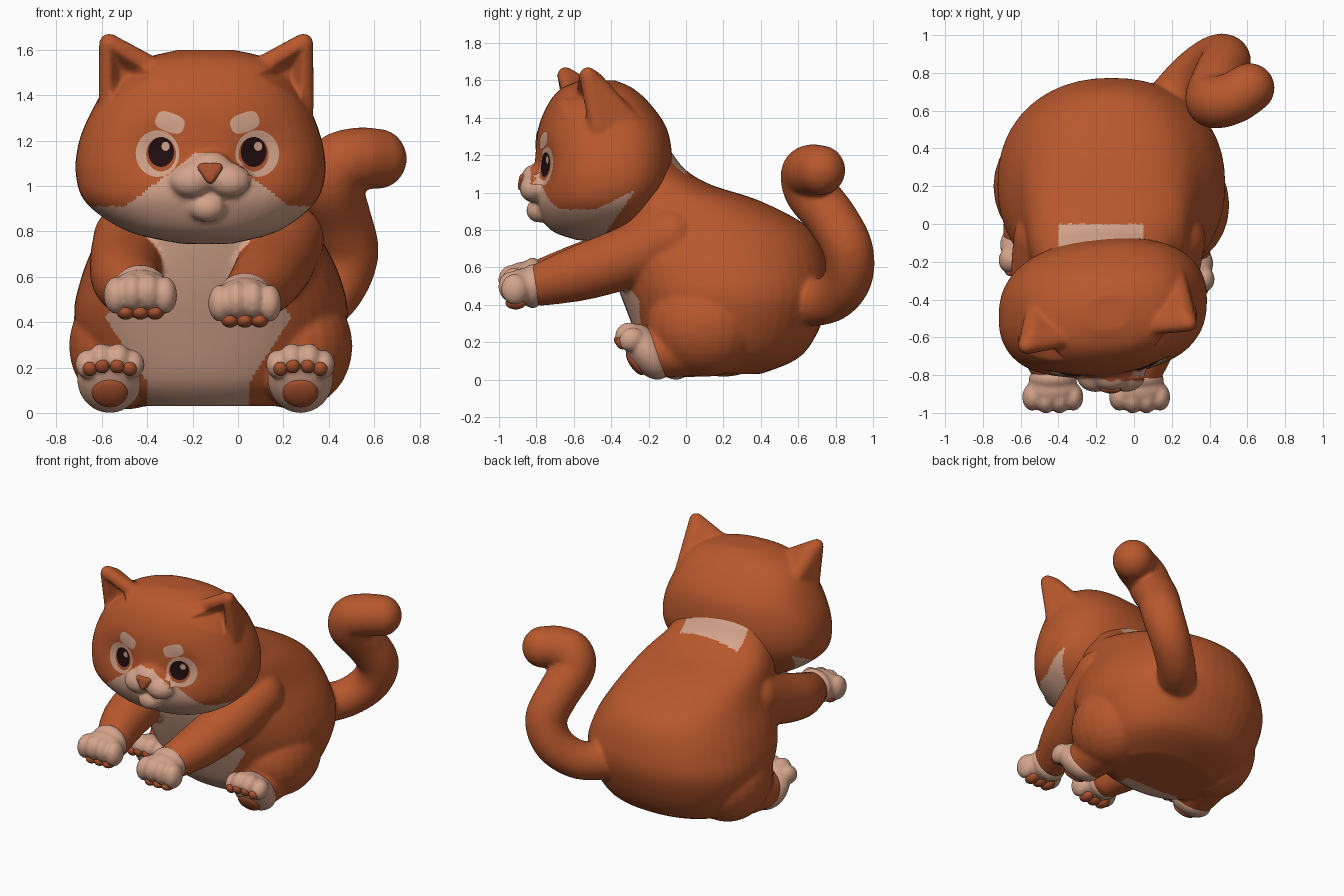
import bpy, bmesh, math
from mathutils import Vector, Matrix
from mathutils.bvhtree import BVHTree

if "Cube" in bpy.data.objects:
    bpy.data.objects.remove(bpy.data.objects["Cube"], do_unlink=True)

MID = -0.135          # the animal's own centre line


def material(name, r, g, b):
    m = bpy.data.materials.new(name)
    m.use_nodes = True
    m.diffuse_color = (r, g, b, 1)
    m.node_tree.nodes["Principled BSDF"].inputs["Base Color"].default_value = (r, g, b, 1)
    return m


FUR = material("orange fur", 0.48, 0.097, 0.026)
CREAM = material("cream fur", 0.66, 0.37, 0.26)
PAD = material("paw pad", 0.4, 0.085, 0.028)
DARK = material("dark pupil", 0.015, 0.004, 0.005)


def spline(points, steps=6):
    """Catmull-Rom interpolation of tuples of any length."""
    pts = [points[0]] + list(points) + [points[-1]]
    out = []
    for a, b, c, d in zip(pts, pts[1:], pts[2:], pts[3:]):
        for k in range(steps):
            t = k / steps
            out.append([q + 0.5 * t * (r - p + t * (2 * p - 5 * q + 4 * r - s + t * (3 * (q - r) + s - p)))
                        for p, q, r, s in zip(a, b, c, d)])
    return out + [list(points[-1])]


def loft(bm, rows, shear=0.0, power=2.2, n=48):
    """Horizontal rounded rings; each row is z, front y, back y, centre x, half width."""
    rings = []
    for z, y0, y1, cx, rx in spline(rows):
        ring = []
        for i in range(n):
            a = math.tau * i / n
            c, s = math.cos(a), math.sin(a)
            x = rx * math.copysign(abs(c) ** (2 / power), c)
            y = (y0 + y1) / 2 + (y1 - y0) / 2 * math.copysign(abs(s) ** (2 / power), s)
            ring.append(bm.verts.new((cx + x, y + shear * x, z)))
        rings.append(ring)
    for lo, hi in zip(rings, rings[1:]):
        for i in range(n):
            j = (i + 1) % n
            bm.faces.new((lo[i], lo[j], hi[j], hi[i]))
    bm.faces.new(rings[0][::-1])
    bm.faces.new(rings[-1])


def ball(bm, pos, radii, tilt=Matrix()):
    m = Matrix.Translation(pos) @ tilt @ Matrix.Diagonal((*radii, 1))
    bmesh.ops.create_uvsphere(bm, u_segments=24, v_segments=16, radius=1, matrix=m)


def tube(bm, points):
    for x, y, z, r in spline(points):
        ball(bm, (x, y, z), (r, r, r))


def rounded_hull(bm, points, r):
    part = bmesh.new()
    for p in points:
        ball(part, p, (r, r, r))
    hull = bmesh.ops.convex_hull(part, input=part.verts)
    junk = [v for v in hull["geom_interior"] if isinstance(v, bmesh.types.BMVert)]
    bmesh.ops.delete(part, geom=junk, context="VERTS")
    mesh = bpy.data.meshes.new("hull")
    part.to_mesh(mesh)
    part.free()
    bm.from_mesh(mesh)
    bpy.data.meshes.remove(mesh)


def finish(name, bm, mats, voxel=None, smooth=5):
    """Make the object, optionally melting its overlapping parts into one skin."""
    mesh = bpy.data.meshes.new(name)
    bm.to_mesh(mesh)
    bm.free()
    ob = bpy.data.objects.new(name, mesh)
    bpy.context.collection.objects.link(ob)
    if voxel:
        rm = ob.modifiers.new("melt", "REMESH")
        rm.mode, rm.voxel_size = "VOXEL", voxel
        sm = ob.modifiers.new("soften", "SMOOTH")
        sm.factor, sm.iterations = 0.5, smooth
        deps = bpy.context.evaluated_depsgraph_get()
        ob.data = bpy.data.meshes.new_from_object(ob.evaluated_get(deps))
        ob.modifiers.clear()
        bpy.data.meshes.remove(mesh)
        ob.data.name = name
    ob.data.materials.clear()
    for m in mats:
        ob.data.materials.append(m)
    for f in ob.data.polygons:
        f.use_smooth = True
        f.material_index = 0
    return ob


# Body: torso, haunches, arms and tail in one skin; the right leg sits further back
bm = bmesh.new()
loft(bm, [(0.03, -0.1, 0.4, -0.12, 0.34), (0.14, -0.22, 0.63, -0.12, 0.5),
          (0.4, -0.33, 0.76, -0.12, 0.6), (0.6, -0.4, 0.76, -0.12, 0.57),
          (0.8, -0.45, 0.67, -0.13, 0.48), (0.95, -0.47, 0.41, -0.14, 0.42),
          (1.04, -0.45, 0.14, -0.15, 0.37), (1.12, -0.42, 0.0, -0.15, 0.34),
          (1.22, -0.42, -0.08, -0.16, 0.3), (1.34, -0.42, -0.17, -0.16, 0.22)])
torso = BVHTree.FromBMesh(bm)
for s, back in ((-1, 0.1), (1, 0)):
    ball(bm, (-0.12 + s * 0.37, 0.1 + back, 0.295), (0.255, 0.31, 0.28))
    tube(bm, [(-0.13 + s * 0.38, 0.06 + back, 0.19, 0.17), (-0.145 + s * 0.41, -0.14 + back, 0.15, 0.14)])
tube(bm, [(0.21, -0.08, 0.76, 0.17), (0.17, -0.3, 0.66, 0.165), (0.11, -0.55, 0.575, 0.15), (0.04, -0.77, 0.51, 0.115)])
tube(bm, [(-0.47, -0.08, 0.76, 0.17), (-0.49, -0.3, 0.66, 0.165), (-0.49, -0.55, 0.585, 0.15), (-0.43, -0.77, 0.53, 0.115)])
tube(bm, [(0.15, 0.6, 0.41, 0.13), (0.29, 0.77, 0.43, 0.125), (0.42, 0.865, 0.54, 0.13), (0.485, 0.865, 0.7, 0.135),
          (0.45, 0.78, 0.86, 0.137), (0.41, 0.67, 1.0, 0.14), (0.44, 0.645, 1.09, 0.14),
          (0.53, 0.67, 1.12, 0.138), (0.612, 0.72, 1.12, 0.133)])
body = finish("body", bm, [FUR, CREAM], 0.014, 6)
for f in body.data.polygons:
    c = f.center
    half = max(0.225, 0.41 - 0.65 * abs(c.z - 0.42))
    if abs(c.x + 0.175) < half and c.y < 0 and torso.find_nearest(c)[3] < 0.02:
        f.material_index = 1

# Head with muzzle, chin and ears
bm = bmesh.new()
loft(bm, [(0.745, -0.58, -0.32, -0.14, 0.11), (0.8, -0.72, -0.22, -0.155, 0.33),
          (0.92, -0.8, -0.15, -0.165, 0.5), (1.05, -0.815, -0.09, -0.165, 0.55),
          (1.2, -0.805, -0.08, -0.165, 0.535), (1.35, -0.785, -0.11, -0.16, 0.475),
          (1.48, -0.73, -0.2, -0.15, 0.4), (1.56, -0.66, -0.29, -0.14, 0.28),
          (1.6, -0.56, -0.38, -0.14, 0.12)], shear=0.08, power=2.4)
for s in (-1, 1):
    ball(bm, (-0.122 + s * 0.085, -0.82, 1.025), (0.095, 0.072, 0.075))
    rounded_hull(bm, [(-0.14 + s * dx, y + 0.14 * s * dx, z) for dx, y, z in
                      [(0.43, -0.53, 1.34), (0.21, -0.575, 1.51), (0.37, -0.33, 1.37),
                       (0.428, -0.585, 1.628), (0.4, -0.54, 1.6)]], 0.045)
ball(bm, (-0.122, -0.815, 1.065), (0.11, 0.07, 0.085))
ball(bm, (MID, -0.785, 0.905), (0.08, 0.07, 0.065))
head = finish("head", bm, [FUR, CREAM], 0.013, 6)

# Hollow the front of each ear and press in shallow eye sockets
ear = [Vector(p) for p in ((0.23, 1.49), (0.42, 1.37), (0.427, 1.61))]
normals = [v.normal.copy() for v in head.data.vertices]
for v, nrm in zip(head.data.vertices, normals):
    if nrm.y > -0.2:
        continue
    p = Vector((abs(v.co.x + 0.14), v.co.z))
    depth = min((b - a).cross(p - a) / (b - a).length for a, b in zip(ear, ear[1:] + ear[:1]))
    v.co.y += min(0.06, 1.3 * max(0, depth))
    socket = (abs(v.co.x - MID) - 0.23) ** 2 + (v.co.z - 1.14) ** 2
    v.co.y += 0.032 * math.exp(-socket / 0.012)

# Cream lower face: a peak over the nose falling away to the cheeks
for f in head.data.polygons:
    c = f.center
    edge = max(1.145 - 0.75 * max(0, abs(c.x - MID) - 0.05), 0.91 + 0.5 * max(0, c.y + 0.48))
    cheek = abs(c.x + 0.122) < 0.17 and c.y < -0.83 and c.z < 1.1
    if c.y < -0.28 - 0.7 * max(0, 1 - c.z) and (c.z < edge or cheek):
        f.material_index = 1

skin = BVHTree.FromPolygons([v.co for v in head.data.vertices], [f.vertices for f in head.data.polygons])


def face_plate(name, x, z, rx, rz, mat, lift, turn=0.0, power=2.0, n=32, rings=5):
    """Thin rounded patch laid on the face."""
    bm = bmesh.new()

    def put(u, w):
        px = x + u * math.cos(turn) - w * math.sin(turn)
        pz = z + u * math.sin(turn) + w * math.cos(turn)
        hit = skin.ray_cast(Vector((px, -2, pz)), Vector((0, 1, 0)))[0]
        return bm.verts.new((px, hit.y - lift, pz))

    last, hub = None, put(0, 0)
    for k in range(1, rings + 1):
        ring = []
        for i in range(n):
            c, s = math.cos(math.tau * i / n), math.sin(math.tau * i / n)
            ring.append(put(rx * k / rings * math.copysign(abs(c) ** (2 / power), c),
                            rz * k / rings * math.copysign(abs(s) ** (2 / power), s)))
        for i in range(n):
            j = (i + 1) % n
            bm.faces.new((last[i], ring[i], ring[j], last[j]) if last else (hub, ring[i], ring[j]))
        last = ring
    finish(name, bm, [mat])


# Eyes and brows
for s, side in ((-1, "right"), (1, "left")):
    ex = MID + s * 0.22
    inner = ex - s * 0.016
    face_plate(side + "_eye_white", ex, 1.143, 0.096, 0.103, CREAM, 0.003)
    face_plate(side + "_iris", inner, 1.14, 0.066, 0.076, PAD, 0.005)
    face_plate(side + "_pupil", inner, 1.15, 0.057, 0.066, DARK, 0.007)
    face_plate(side + "_glint", inner + 0.02, 1.175, 0.018, 0.02, CREAM, 0.009)
    face_plate(side + "_brow", MID + s * 0.165, 1.28, 0.065, 0.042, CREAM, 0.004, s * 0.35, 3.0)

# Nose
bm = bmesh.new()
rounded_hull(bm, [(-0.158, -0.87, 1.08), (-0.088, -0.87, 1.08), (-0.122, -0.878, 1.03)], 0.022)
finish("nose", bm, [PAD], 0.008, 3)

# Front paws with toe beans
for side, px, pz in (("right", -0.43, 0.53), ("left", 0.03, 0.495)):
    bm = bmesh.new()
    ball(bm, (px, -0.875, pz), (0.137, 0.1, 0.1))
    ball(bm, (px, -0.82, pz + 0.005), (0.128, 0.07, 0.118))
    for dx in (-0.108, -0.037, 0.037, 0.108):
        ball(bm, (px + dx, -0.938 + abs(dx) * 0.2, pz + 0.01 - abs(dx) * 0.2), (0.054, 0.073, 0.082))
    finish(side + "_front_paw", bm, [CREAM], 0.011, 5)
    bm = bmesh.new()
    for dx in (-0.065, 0, 0.065):
        ball(bm, (px + dx, -0.91, pz - 0.085), (0.04, 0.055, 0.034))
    finish(side + "_front_pads", bm, [PAD])

# Hind feet, soles tipped forward, with pads
tilt = Matrix.Rotation(math.radians(35), 4, "X")
for s, side, y in ((-1, "right", -0.11), (1, "left", -0.21)):
    base = Vector((-0.145 + s * 0.42, y, 0.15))
    bm = bmesh.new()
    ball(bm, base, (0.145, 0.1, 0.17), tilt)
    for dx, dz in ((-0.1, 0.1), (-0.038, 0.135), (0.038, 0.135), (0.1, 0.1)):
        ball(bm, base + tilt @ Vector((dx, -0.03, dz)), (0.052, 0.07, 0.06), tilt)
    finish(side + "_hind_foot", bm, [CREAM], 0.011, 4)
    bm = bmesh.new()
    ball(bm, base + tilt @ Vector((0, -0.085, -0.015)), (0.078, 0.03, 0.076), tilt)
    for dx, dz in ((-0.088, 0.115), (-0.033, 0.13), (0.033, 0.13), (0.088, 0.115)):
        ball(bm, base + tilt @ Vector((dx, -0.088, dz)), (0.031, 0.025, 0.034), tilt)
    finish(side + "_hind_pads", bm, [PAD])
